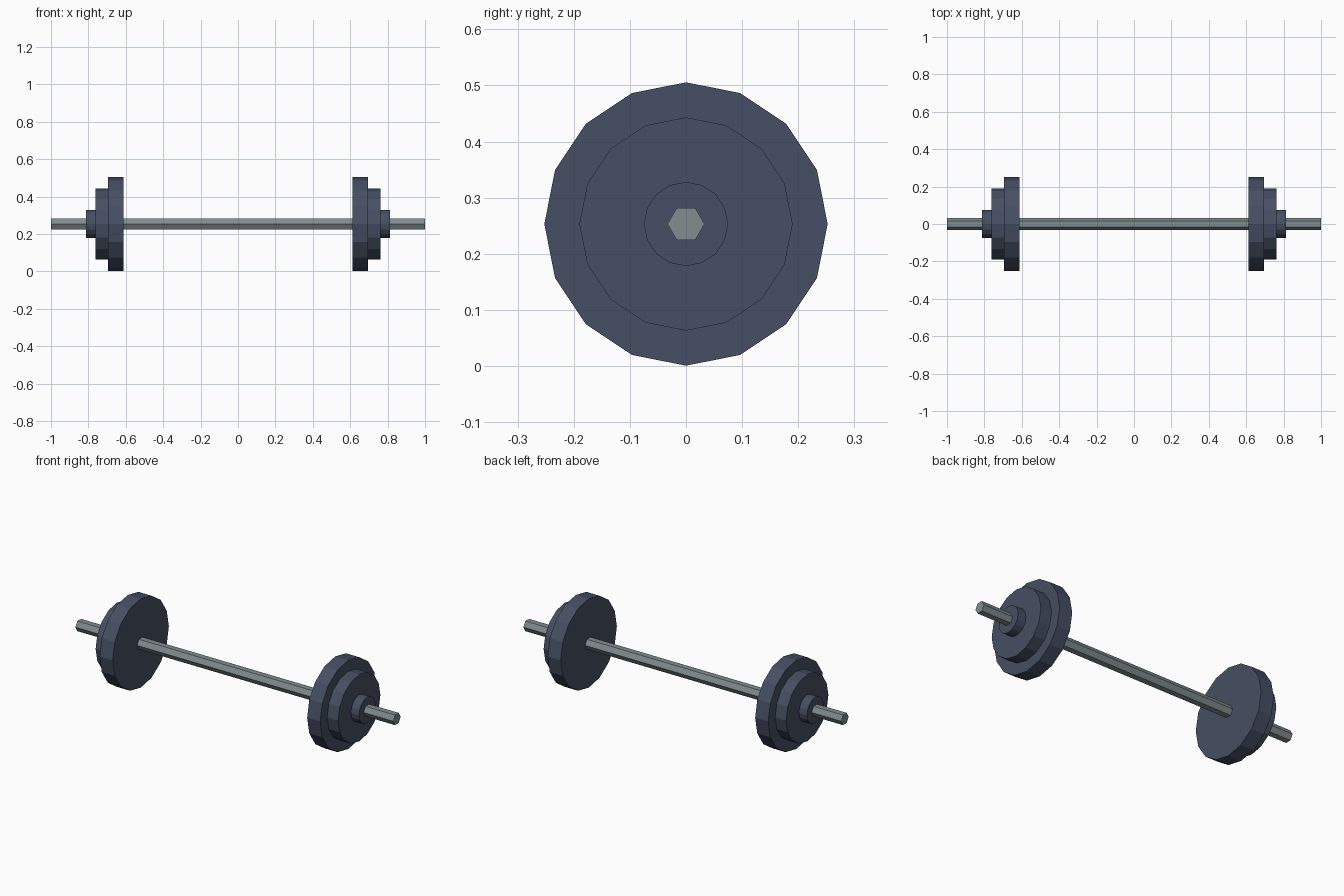
import bpy
import bmesh
from mathutils import Matrix

cube = bpy.data.objects.get("Cube")
if cube:
    bpy.data.objects.remove(cube, do_unlink=True)

AXLE_Z = 0.253


def material(name, rgb):
    mat = bpy.data.materials.new(name)
    mat.use_nodes = True
    mat.diffuse_color = (*rgb, 1)
    bsdf = mat.node_tree.nodes["Principled BSDF"]
    bsdf.inputs["Base Color"].default_value = (*rgb, 1)
    bsdf.inputs["Roughness"].default_value = 0.6
    return mat


steel = material("grey steel", (0.22, 0.27, 0.28))
iron = material("dark blue iron", (0.06, 0.078, 0.125))


def disc(name, x0, x1, radius, sides, mat):
    """Flat-shaded prism along x, with corners on the y axis."""
    bm = bmesh.new()
    bmesh.ops.create_cone(bm, cap_ends=True, segments=sides,
                          radius1=radius, radius2=radius, depth=abs(x1 - x0))
    bm.transform(Matrix.Rotation(1.5707963, 4, "Y"))
    bmesh.ops.recalc_face_normals(bm, faces=bm.faces)
    mesh = bpy.data.meshes.new(name)
    bm.to_mesh(mesh)
    bm.free()
    mesh.materials.append(mat)
    obj = bpy.data.objects.new(name, mesh)
    obj.location = ((x0 + x1) / 2, 0, AXLE_Z)
    bpy.context.collection.objects.link(obj)


# Hexagonal bar
disc("bar", -1, 1, 0.033, 6, steel)

# Stepped weights, mirrored at both ends
for side, s in (("left", 1), ("right", -1)):
    disc(side + "_large_plate", s * 0.612, s * 0.694, 0.2525, 16, iron)
    disc(side + "_medium_plate", s * 0.694, s * 0.763, 0.19, 16, iron)
    disc(side + "_collar", s * 0.763, s * 0.814, 0.075, 16, iron)
